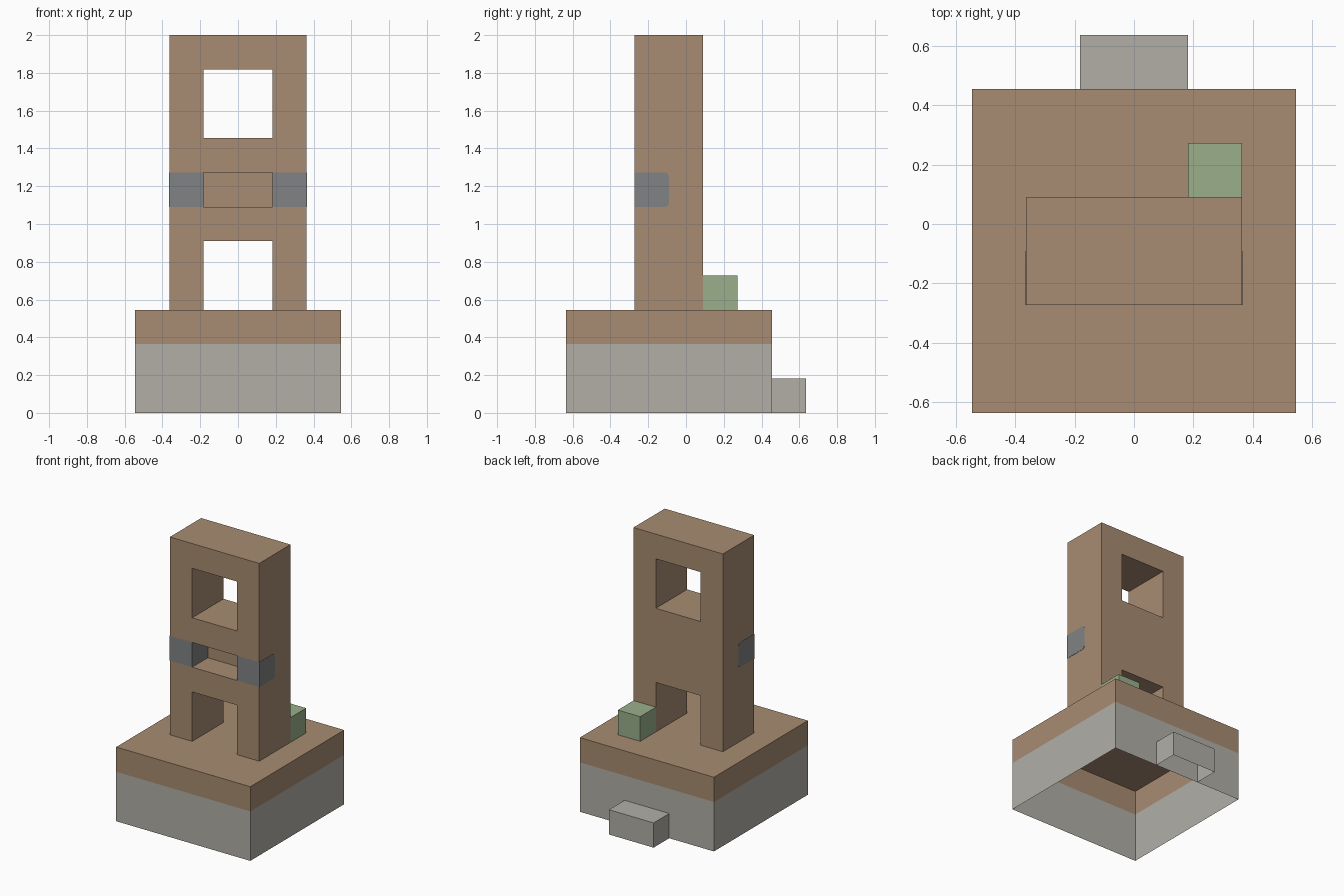
import bpy, bmesh
from mathutils import Vector

if "Cube" in bpy.data.objects:
    bpy.data.objects.remove(bpy.data.objects["Cube"])

U = 2 / 11  # block size


def srgb(r, g, b):
    return tuple(((c / 255 + 0.055) / 1.055) ** 2.4 for c in (r, g, b)) + (1,)


def material(name, rgb):
    m = bpy.data.materials.new(name)
    m.diffuse_color = srgb(*rgb)
    m.use_nodes = True
    m.node_tree.nodes["Principled BSDF"].inputs["Base Color"].default_value = m.diffuse_color
    return m


brown = material("brown", (168, 140, 114))
stone = material("stone_grey", (178, 175, 167))
slate = material("slate_grey", (129, 130, 132))
green = material("green", (154, 175, 139))


def finish(name, bm, mats):
    me = bpy.data.meshes.new(name)
    bm.to_mesh(me)
    bm.free()
    for m in mats:
        me.materials.append(m)
    ob = bpy.data.objects.new(name, me)
    bpy.context.collection.objects.link(ob)
    return ob


def box(bm, lo, hi, skip=()):
    """Box between two corners in block units, leaving out faces by normal."""
    lo, hi = Vector(lo) * U, Vector(hi) * U
    r = bmesh.ops.create_cube(bm, size=1)
    for v in r["verts"]:
        v.co = Vector(lo[i] + (v.co[i] + 0.5) * (hi[i] - lo[i]) for i in range(3))
    bm.normal_update()
    faces = {f for v in r["verts"] for f in v.link_faces}
    drop = [f for f in faces if any(f.normal.dot(Vector(n)) > 0.9 for n in skip)]
    bmesh.ops.delete(bm, geom=drop, context="FACES")


DOWN, FRONT = (0, 0, -1), (0, -1, 0)

# Hollow base, open below: stone walls with a brown upper band and top
bm = bmesh.new()
box(bm, (-3, -3.5, 0), (3, 2.5, 3), skip=[DOWN])
bmesh.ops.bisect_plane(bm, geom=bm.verts[:] + bm.edges[:] + bm.faces[:],
                       plane_co=(0, 0, 2 * U), plane_no=(0, 0, 1))
for f in bm.faces:
    f.material_index = int(f.calc_center_median().z < 2 * U)
finish("base", bm, [brown, stone])

# Step behind the base, open below
bm = bmesh.new()
box(bm, (-1, 2.5, 0), (1, 3.5, 1), skip=[DOWN, FRONT])
finish("step", bm, [stone])

# Green block behind the tower
bm = bmesh.new()
box(bm, (1, 0.5, 3), (2, 1.5, 4), skip=[DOWN, FRONT])
finish("green_block", bm, [green])

# Tower: skin of a block grid with a doorway, a window and a front slot
cells = {(x, y, z) for x in range(-2, 2) for y in range(2) for z in range(3, 11)
         if not (x in (-1, 0) and (z in (3, 4, 8, 9) or (z == 6 and y == 0)))}
bm = bmesh.new()
for c in cells:
    skip = []
    for axis in range(3):
        for s in (-1, 1):
            n = [0, 0, 0]
            n[axis] = s
            if tuple(a + b for a, b in zip(c, n)) in cells:
                skip.append(n)
    if c[2] == 3:
        skip.append(DOWN)
    lo = (c[0], c[1] - 1.5, c[2])
    box(bm, lo, [a + 1 for a in lo], skip)
bmesh.ops.remove_doubles(bm, verts=bm.verts[:], dist=1e-4)
bm.normal_update()
for f in bm.faces:  # slate band on the front posts and the slot's side walls
    c = f.calc_center_median() / U
    f.material_index = int(6 < c.z < 7 and c.y < -0.6 and abs(c.x) < 1.9
                           and abs(f.normal.z) < 0.5)
bmesh.ops.dissolve_limit(bm, angle_limit=0.01, verts=bm.verts[:], edges=bm.edges[:],
                         delimit={"MATERIAL"})
finish("tower", bm, [brown, slate])

# Side ends of the slate band, with rounded back corners
for side, s in (("left", -1), ("right", 1)):
    bm = bmesh.new()
    xs = sorted((s * 1.99, s * 2.01))
    box(bm, (xs[0], -1.5, 6), (xs[1], -0.5, 7))
    corners = [e for e in bm.edges
               if all(v.co.y > -0.6 * U for v in e.verts)
               and abs(e.verts[0].co.x - e.verts[1].co.x) > 1e-4]
    bmesh.ops.bevel(bm, geom=corners, offset=0.02, segments=3, profile=0.5,
                    affect="EDGES")
    finish("band_" + side, bm, [slate])
